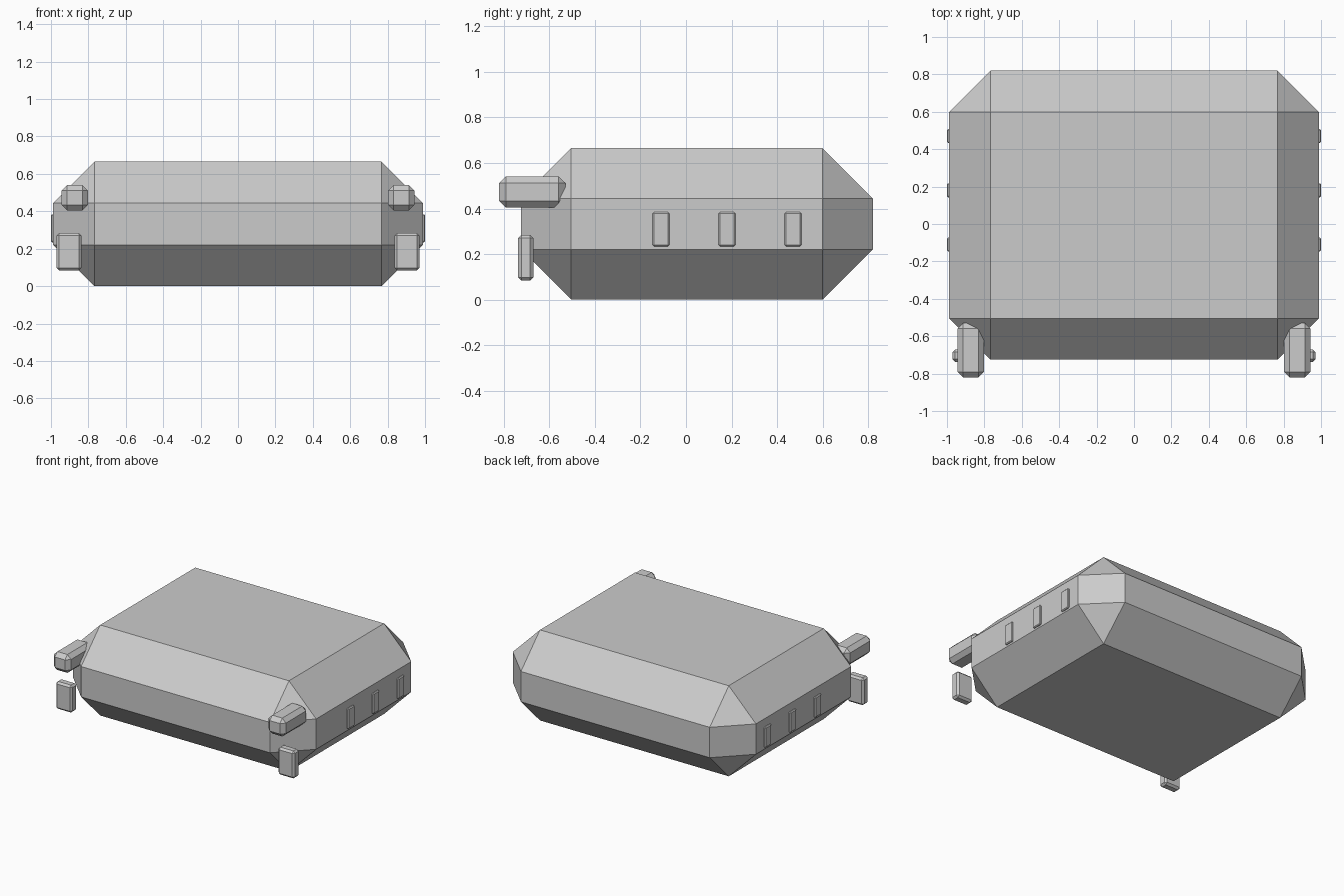
import bpy
import bmesh

cube = bpy.data.objects.get("Cube")
if cube:
    bpy.data.objects.remove(cube, do_unlink=True)

GREY = (0.6, 0.6, 0.6, 1.0)
grey = bpy.data.materials.new("plain_grey")
grey.use_nodes = True
grey.diffuse_color = GREY
grey.node_tree.nodes["Principled BSDF"].inputs["Base Color"].default_value = GREY


def chamfered_box(name, low, high, chamfer):
    """Box between two corners, every edge cut by one flat chamfer."""
    bm = bmesh.new()
    bmesh.ops.create_cube(bm, size=1)
    for v in bm.verts:
        v.co = [h if c > 0 else l for c, l, h in zip(v.co, low, high)]
    bmesh.ops.bevel(bm, geom=bm.edges[:], offset=chamfer, segments=1,
                    affect='EDGES', profile=0.5)
    bmesh.ops.recalc_face_normals(bm, faces=bm.faces)
    mesh = bpy.data.meshes.new(name)
    bm.to_mesh(mesh)
    bm.free()
    mesh.materials.append(grey)
    obj = bpy.data.objects.new(name, mesh)
    bpy.context.collection.objects.link(obj)
    return obj


def mirrored_pair(name, low, high, chamfer):
    """The same box on the left (+x) and right (-x) side."""
    chamfered_box("left_" + name, low, high, chamfer)
    chamfered_box("right_" + name, (-high[0], low[1], low[2]),
                  (-low[0], high[1], high[2]), chamfer)


# Main hull
chamfered_box("hull", (-0.988, -0.725, 0), (0.988, 0.82, 0.665), 0.221)

# Upper bars reaching forward from the front corners
mirrored_pair("upper_bar", (0.803, -0.82, 0.405), (0.943, -0.53, 0.54), 0.029)

# Lower blocks hanging before the front corners
mirrored_pair("lower_block", (0.837, -0.737, 0.083), (0.97, -0.67, 0.284), 0.014)

# Three raised panels along each side
for i, y in enumerate((-0.11, 0.18, 0.47), 1):
    mirrored_pair(f"side_panel_{i}", (0.96, y - 0.037, 0.234),
                  (1.0, y + 0.037, 0.384), 0.006)
